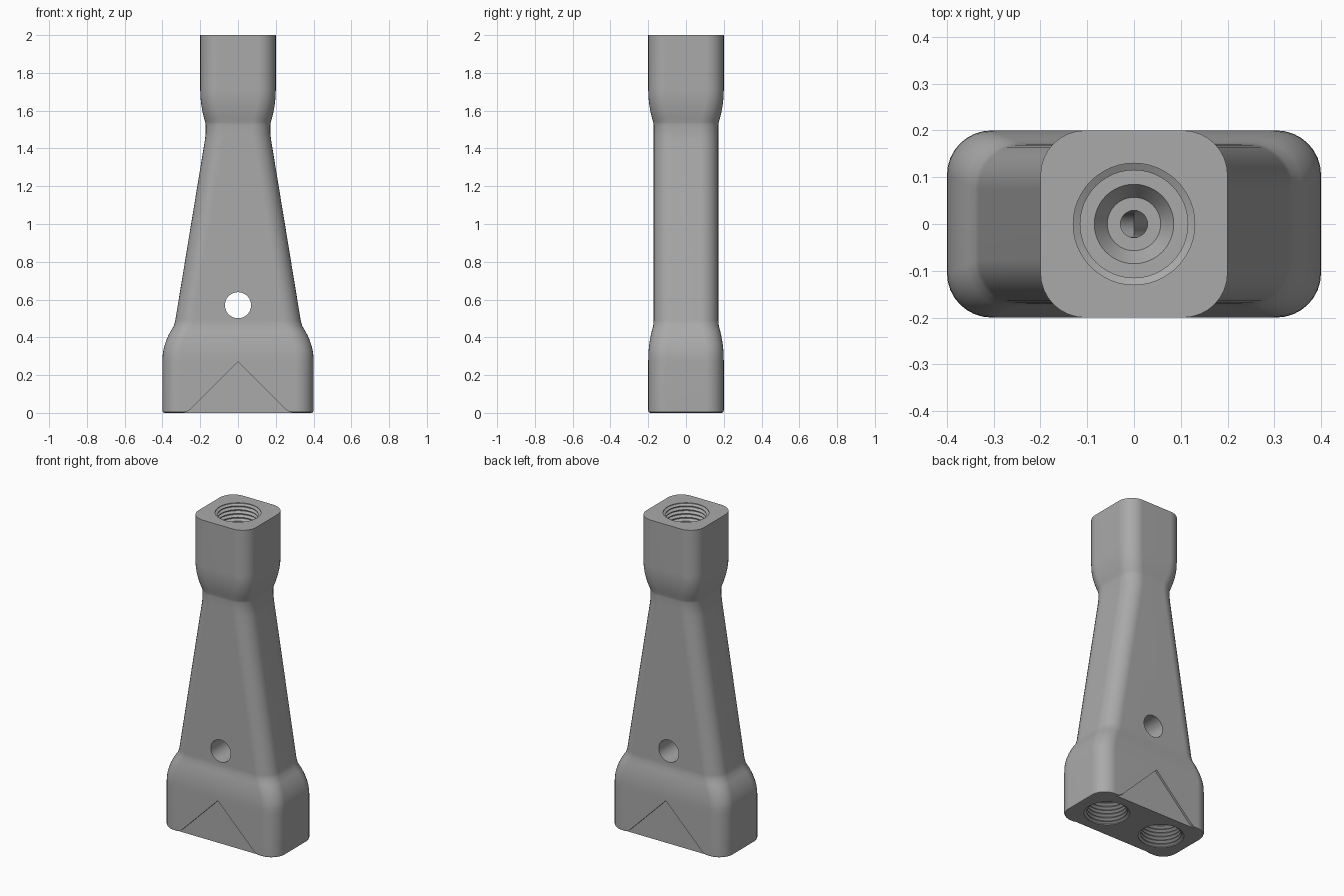
import bpy, bmesh
from math import sin, cos, pi, radians
from mathutils import Vector

cube = bpy.data.objects.get("Cube")
if cube:
    bpy.data.objects.remove(cube)

grey = bpy.data.materials.new("satin grey metal")
grey.use_nodes = True
grey.diffuse_color = (0.4, 0.4, 0.4, 1)
grey.node_tree.nodes["Principled BSDF"].inputs["Base Color"].default_value = grey.diffuse_color


def loft(name, rings):
    """Skin equal-length closed rings and cap both ends."""
    bm = bmesh.new()
    loops = [[bm.verts.new(p) for p in ring] for ring in rings]
    n = len(loops[0])
    for a, b in zip(loops, loops[1:]):
        for i in range(n):
            j = (i + 1) % n
            bm.faces.new((a[i], a[j], b[j], b[i]))
    bm.faces.new(loops[0])
    bm.faces.new(loops[-1])
    bmesh.ops.recalc_face_normals(bm, faces=bm.faces)
    mesh = bpy.data.meshes.new(name)
    bm.to_mesh(mesh)
    bm.free()
    mesh.materials.append(grey)
    ob = bpy.data.objects.new(name, mesh)
    bpy.context.collection.objects.link(ob)
    return ob


def rounded_rect(hx, hy, r, z, steps=8):
    pts = []
    for q, (sx, sy) in enumerate(((1, 1), (-1, 1), (-1, -1), (1, -1))):
        for k in range(steps + 1):
            a = (q + k / steps) * pi / 2
            pts.append((sx * (hx - r) + r * cos(a), sy * (hy - r) + r * sin(a), z))
    return pts


def circle(x, z, r, n=48):
    return [(x + r * cos(2 * pi * i / n), r * sin(2 * pi * i / n), z) for i in range(n)]


# Body: block base, tapered waist, square head
R = 0.095
rings = [rounded_rect(0.4 - d, 0.2 - d, R - d, z)
         for z, d in ((0, 0.012), (0.0035, 0.0035), (0.012, 0))]
rings.append(rounded_rect(0.4, 0.2, R, 0.27))
for k in range(1, 8):
    t = k / 7
    rings.append(rounded_rect(0.4 - 0.06 * t * t, 0.2 - 0.026 * t * t, R, 0.28 + 0.18 * t))
rings.append(rounded_rect(0.332, 0.171, R, 0.49))
rings.append(rounded_rect(0.176, 0.171, R, 1.44))
rings.append(rounded_rect(0.171, 0.171, R, 1.48))
rings.append(rounded_rect(0.171, 0.171, R, 1.525))
for k in range(8):
    t = 1 - k / 7
    rings.append(rounded_rect(0.2 - 0.026 * t * t, 0.2 - 0.026 * t * t, R, 1.71 - 0.17 * t))
rings.append(rounded_rect(0.2, 0.2, R, 2))
body = loft("manifold_body", rings)


# Threaded port with a conical cup at its end
def port(name, x, z0, inward):
    pitch, major, minor = 0.024, 0.13, 0.115
    profile = [(-0.03, major), (0.004, major)]
    for k in range(10):
        d = 0.012 + k * pitch
        profile += [(d, minor), (d + 0.004, minor), (d + 0.011, major), (d + 0.014, major)]
    profile += [(0.255, minor), (0.28, minor), (0.28, 0.085), (0.32, 0.057)]
    return loft(name, [circle(x, z0 + inward * d, r) for d, r in profile])


# Straight drilled channel between two points
def channel(name, start, end, r, n=32):
    start, end = Vector(start), Vector(end)
    rot = (end - start).to_track_quat('Z', 'Y')
    ring = [rot @ Vector(p) for p in circle(0, 0, r, n)]
    return loft(name, [[p + start for p in ring], [p + end for p in ring]])


cutters = [port("top_port_cutter", 0, 2, -1)]
cutters.append(channel("inlet_channel_cutter", (0, 0, 1.75), (0, 0, 1.38), 0.029))
cutters.append(channel("cross_hole_cutter", (0, -0.4, 0.57), (0, 0.4, 0.57), 0.069, 48))
for side, sx in (("left", 1), ("right", -1)):
    cutters.append(port(side + "_port_cutter", sx * 0.2, 0, 1))
    cutters.append(channel(side + "_branch_cutter", (0, 0, 1.4), (sx * 0.2, 0, 0.27), 0.028))

# Shallow chevron recess on front and back
half = [(0.25, 0.02), (0.27, 0.007), (0.29, 0.001), (0.3, -0.05)]
outline = [(0, 0.27)] + half + [(-x, z) for x, z in reversed(half)]
for side, sy in (("front", -1), ("back", 1)):
    cutters.append(loft(side + "_chevron_cutter",
                        [[(x, sy * y, z) for x, z in outline] for y in (0.187, 0.3)]))

for cutter in cutters:
    cutter.hide_render = True
    mod = body.modifiers.new(cutter.name, 'BOOLEAN')
    mod.operation = 'DIFFERENCE'
    mod.solver = 'EXACT'
    mod.object = cutter

# Bake the cuts and drop the cutters
deps = bpy.context.evaluated_depsgraph_get()
deps.update()
cut_mesh = bpy.data.meshes.new_from_object(body.evaluated_get(deps))
body.modifiers.clear()
body.data = cut_mesh
cut_mesh.materials.clear()
cut_mesh.materials.append(grey)
for poly in cut_mesh.polygons:
    poly.material_index = 0
for cutter in cutters:
    bpy.data.objects.remove(cutter)

for ob in bpy.context.selected_objects:
    ob.select_set(False)
body.select_set(True)
bpy.context.view_layer.objects.active = body
bpy.ops.object.shade_smooth_by_angle(angle=radians(28))
weighted = body.modifiers.new("weighted normals", 'WEIGHTED_NORMAL')
weighted.keep_sharp = True
